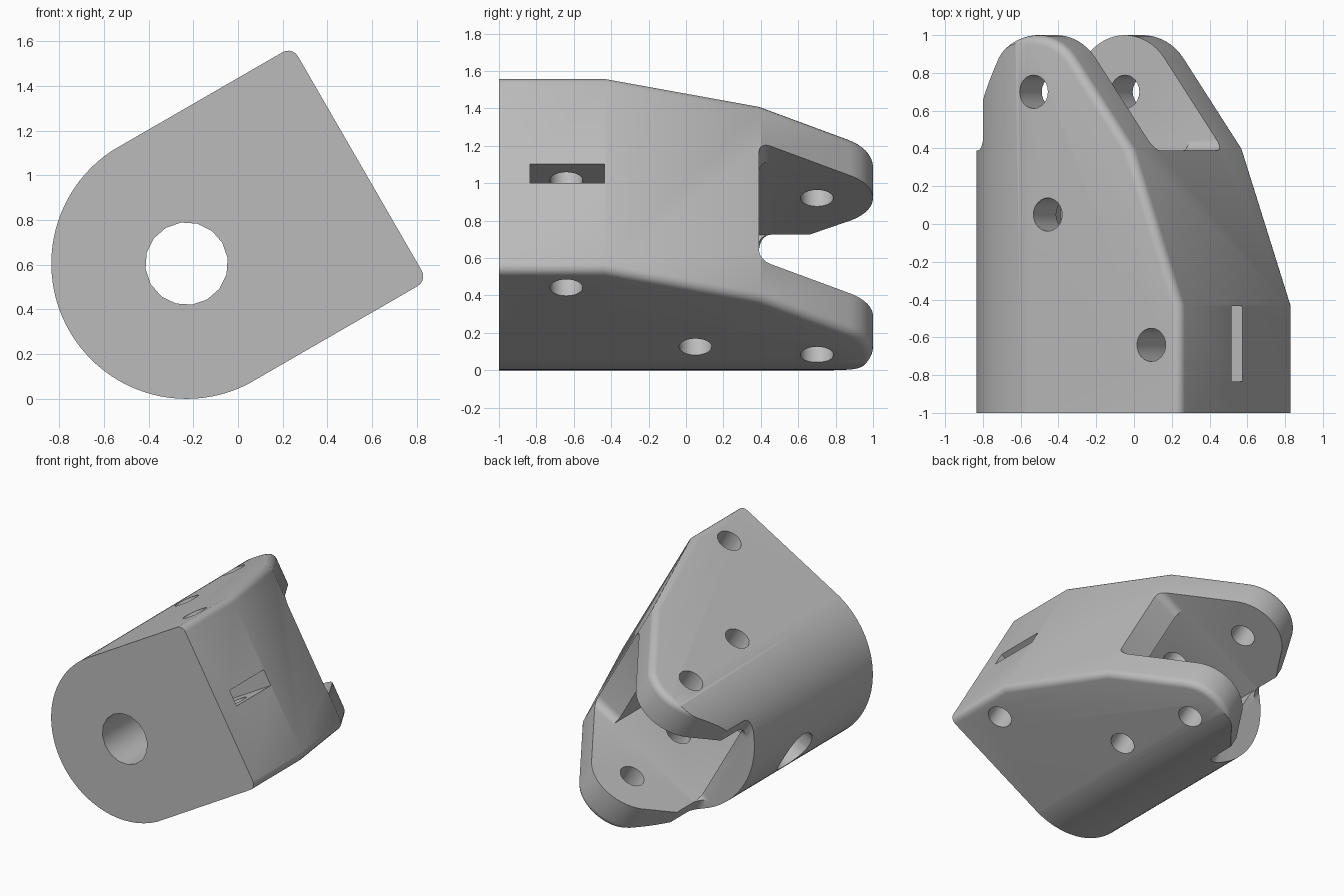
import bpy, bmesh, math
from mathutils import Matrix, Vector

cube = bpy.data.objects.get("Cube")
if cube:
    bpy.data.objects.remove(cube, do_unlink=True)

R = 0.605          # radius of the rounded side
GAP = 0.364        # half distance between the lugs
SHELL_END = 0.39   # where the body stops and the lugs begin


def make_object(name, bm):
    bmesh.ops.recalc_face_normals(bm, faces=bm.faces)
    mesh = bpy.data.meshes.new(name)
    bm.to_mesh(mesh)
    bm.free()
    obj = bpy.data.objects.new(name, mesh)
    bpy.context.collection.objects.link(obj)
    return obj


def prism(points, direction):
    bm = bmesh.new()
    face = bm.faces.new([bm.verts.new(p) for p in points])
    out = bmesh.ops.extrude_face_region(bm, geom=[face])
    verts = [g for g in out["geom"] if isinstance(g, bmesh.types.BMVert)]
    bmesh.ops.translate(bm, verts=verts, vec=direction)
    return bm


def box(low, high):
    (x0, y0, z0), (x1, y1, z1) = low, high
    return prism([(x0, y0, z0), (x1, y0, z0), (x1, y1, z0), (x0, y1, z0)], (0, 0, z1 - z0))


def rod(start, end, radius, sides=24):
    start, end = Vector(start), Vector(end)
    bm = bmesh.new()
    turn = (end - start).to_track_quat("Z", "Y").to_matrix().to_4x4()
    bmesh.ops.create_cone(bm, cap_ends=True, segments=sides, radius1=radius, radius2=radius,
                          depth=(end - start).length,
                          matrix=Matrix.Translation((start + end) / 2) @ turn)
    return bm


def round_edges(bm, test, size):
    edges = [e for e in bm.edges if test(*[v.co for v in e.verts])]
    bmesh.ops.bevel(bm, geom=edges, offset=size, segments=5, profile=0.5, affect="EDGES")


def combine(target, bm, operation):
    tool = make_object("cutter", bm)
    tool.hide_render = True
    mod = target.modifiers.new("cut", "BOOLEAN")
    mod.operation, mod.solver, mod.object = operation, "EXACT", tool
    bpy.context.view_layer.objects.active = target
    bpy.ops.object.modifier_apply(modifier=mod.name)
    bpy.data.objects.remove(tool, do_unlink=True)


def arc(cx, cy, radius, start, end, steps):
    angles = [math.radians(start + (end - start) * i / steps) for i in range(steps + 1)]
    return [(cx + radius * math.cos(a), cy + radius * math.sin(a)) for a in angles]


# Side outline: square front, tapered body and rounded lugs
outline = [(-0.7, -1), (0.895, -1), (0.895, -0.43), (0.595, 0.4)]
outline += arc(0, 0.7, 0.3, 36, 150, 16)
outline += [(-0.39, 0.66)]
outline += arc(-0.46, 0.46, 0.07, 0, -90, 5)
outline += [(-0.7, SHELL_END)]
half = R - 0.001
bm = prism([(x, y, -half) for x, y in outline], (0, 0, 2 * half))
round_edges(bm, lambda a, b: abs(a.z - b.z) < 0.01 and max(a.y, b.y) > -0.99, 0.05)
body = make_object("clevis_body", bm)

# Rounded section along the whole length
section = [(1.2, 0.75)] + arc(0, 0, R, 90, 270, 48) + [(1.2, -0.75)]
combine(body, prism([(x, -1.2, z) for x, z in section], (0, 2.4, 0)), "INTERSECT")

# Gap between the lugs, with filleted floor corners
gap = box((-1, SHELL_END, -GAP), (1, 1.3, GAP))
round_edges(gap, lambda a, b: max(a.y, b.y) < 0.5 and abs(a.z - b.z) < 0.01, 0.06)
combine(body, gap, "DIFFERENCE")

# Inner cavity, nut slot, main bore and side port
inner = GAP - 0.001
combine(body, box((-0.39, -0.4, -inner), (0.39, 0.6, inner)), "DIFFERENCE")
combine(body, box((0.52, -0.835, -0.058), (1.1, -0.435, 0.058)), "DIFFERENCE")
combine(body, rod((0, -1.2, 0), (0, -0.2, 0), 0.185, 16), "DIFFERENCE")
combine(body, rod((-0.9, -0.21, 0), (-0.2, -0.21, 0), 0.165), "DIFFERENCE")

# Cross holes for pins and screws
for u, y in ((0, 0.7), (0.087, 0.05), (0.72, -0.64)):
    combine(body, rod((u, y, -1), (u, y, 1), 0.088), "DIFFERENCE")

# Tilt the section and stand it on the ground
body.data.transform(Matrix.Translation((-0.23, 0, R)) @ Matrix.Rotation(math.radians(-30), 4, "Y"))

grey = bpy.data.materials.new("plain_grey")
grey.use_nodes = True
colour = (0.5, 0.5, 0.5, 1)
grey.diffuse_color = colour
grey.node_tree.nodes["Principled BSDF"].inputs["Base Color"].default_value = colour
body.data.materials.clear()
body.data.materials.append(grey)

bpy.ops.object.select_all(action="DESELECT")
body.select_set(True)
bpy.context.view_layer.objects.active = body
bpy.ops.object.shade_smooth_by_angle(angle=math.radians(30))
